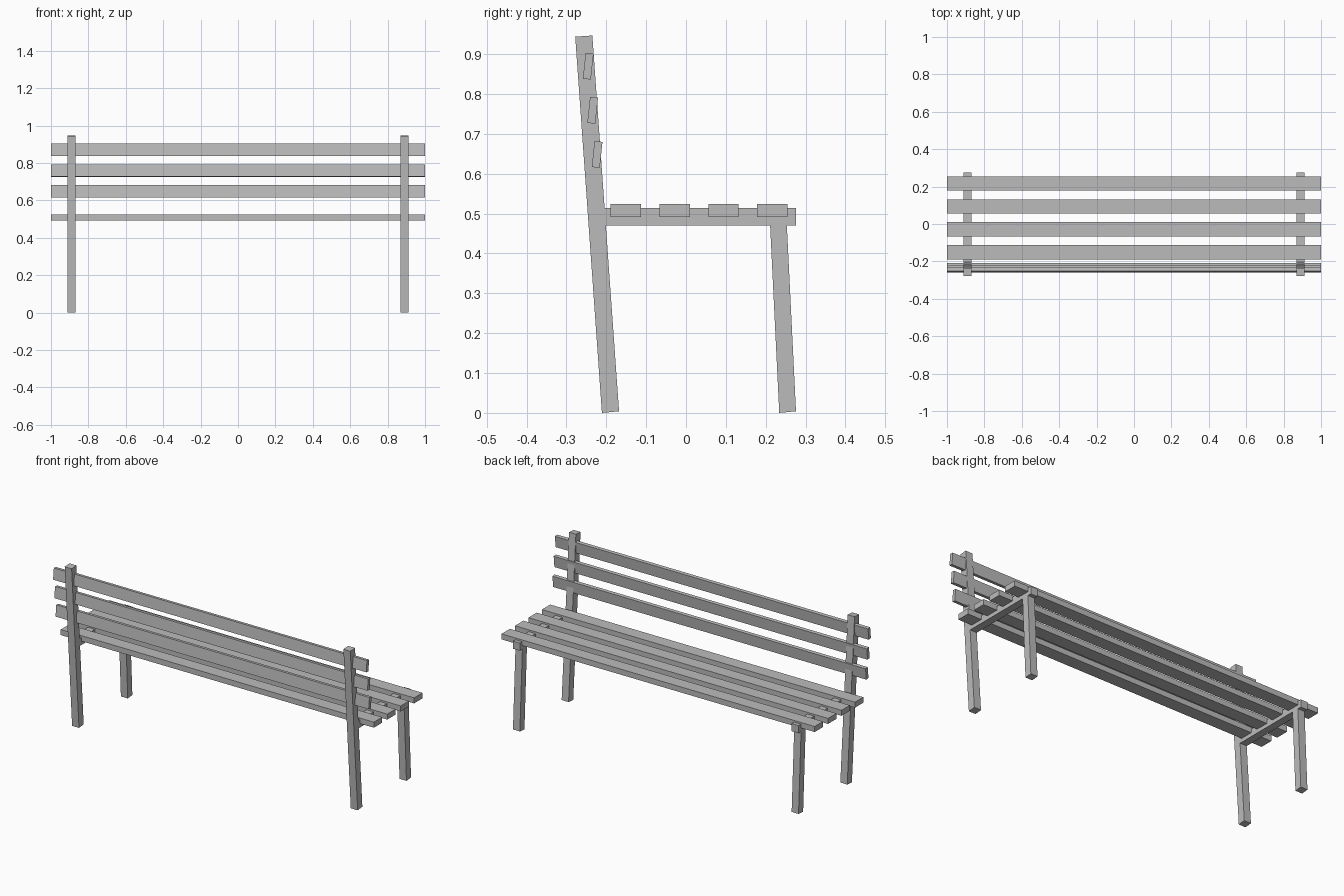
import bpy, bmesh
from math import radians
from mathutils import Matrix

if "Cube" in bpy.data.objects:
    bpy.data.objects.remove(bpy.data.objects["Cube"])

grey = bpy.data.materials.new("plain grey")
grey.diffuse_color = (0.5, 0.5, 0.5, 1)
grey.use_nodes = True
grey.node_tree.nodes["Principled BSDF"].inputs["Base Color"].default_value = grey.diffuse_color


def finish(name, bm):
    bmesh.ops.recalc_face_normals(bm, faces=bm.faces)
    mesh = bpy.data.meshes.new(name)
    bm.to_mesh(mesh)
    bm.free()
    mesh.materials.append(grey)
    obj = bpy.data.objects.new(name, mesh)
    bpy.context.collection.objects.link(obj)
    return obj


def side_part(name, profile, x, width=0.044):
    """Extrude a (y, z) side profile along x, centred on x."""
    bm = bmesh.new()
    face = bm.faces.new([bm.verts.new((x - width / 2, y, z)) for y, z in profile])
    out = bmesh.ops.extrude_face_region(bm, geom=[face])["geom"]
    verts = [v for v in out if isinstance(v, bmesh.types.BMVert)]
    bmesh.ops.translate(bm, verts=verts, vec=(width, 0, 0))
    return finish(name, bm)


def slat(name, y, z, depth, height, lean=0.0):
    """Full-length board, leaning about the x axis."""
    bm = bmesh.new()
    place = (Matrix.Translation((0, y, z)) @ Matrix.Rotation(radians(lean), 4, 'X')
             @ Matrix.Diagonal((2.0, depth, height, 1)))
    bmesh.ops.create_cube(bm, size=1, matrix=place)
    return finish(name, bm)


# Two end frames: leaning back post, front leg and seat rail
back_post = [(-0.211, 0), (-0.168, 0.004), (-0.235, 0.947), (-0.278, 0.944)]
front_leg = [(0.234, 0), (0.276, 0.004), (0.253, 0.472), (0.211, 0.472)]
seat_rail = [(-0.206, 0.47), (0.276, 0.47), (0.276, 0.514), (-0.206, 0.514)]
for side, x in (("left", -0.89), ("right", 0.89)):
    side_part(side + "_back_post", back_post, x)
    side_part(side + "_front_leg", front_leg, x)
    side_part(side + "_seat_rail", seat_rail, x)

# Four flat seat slats
for i in range(4):
    slat(f"seat_slat_{i + 1}", -0.151 + i * 0.1225, 0.508, 0.076, 0.032)

# Three tilted backrest slats let into the posts
for i in range(3):
    slat(f"back_slat_{i + 1}", -0.223 - i * 0.0112, 0.6485 + i * 0.1108,
         0.020, 0.0655, lean=-6)
